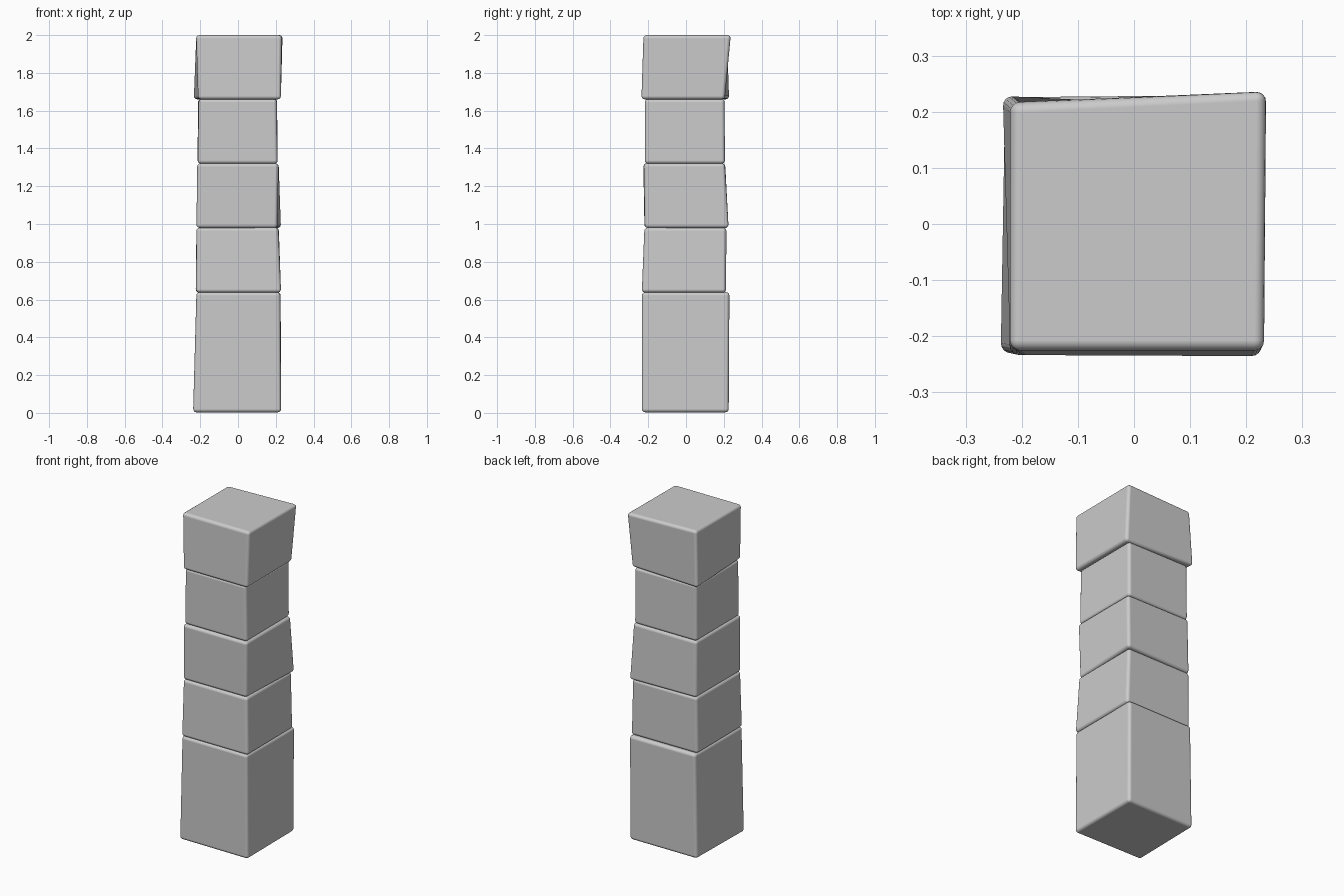
import bpy

# Corner order of each ring: front-left, front-right, back-right, back-left
FL_FR_BR_BL = [(0, 1, 2, 3)]


def block(name, z0, z1, bottom, top):
    """Slightly skewed stone block with rounded edges."""
    verts = [(x, y, z0) for x, y in bottom] + [(x, y, z1) for x, y in top]
    faces = [(3, 2, 1, 0), (4, 5, 6, 7)]
    faces += [(i, (i + 1) % 4, (i + 1) % 4 + 4, i + 4) for i in range(4)]
    mesh = bpy.data.meshes.new(name)
    mesh.from_pydata(verts, [], faces)
    mesh.update()
    obj = bpy.data.objects.new(name, mesh)
    bpy.context.collection.objects.link(obj)
    bevel = obj.modifiers.new("rounded_edges", 'BEVEL')
    bevel.width = 0.018
    bevel.segments = 4
    bevel.limit_method = 'NONE'
    bevel.harden_normals = True
    for p in mesh.polygons:
        p.use_smooth = True
    return obj


# Tall base block
block("base_block", 0.003, 0.639,
      [(-0.238, -0.230), (0.228, -0.234), (0.225, 0.226), (-0.230, 0.226)],
      [(-0.220, -0.234), (0.224, -0.234), (0.226, 0.230), (-0.220, 0.226)])

# Middle blocks
block("lower_block", 0.637, 0.981,
      [(-0.222, -0.234), (0.228, -0.234), (0.226, 0.212), (-0.224, 0.210)],
      [(-0.220, -0.220), (0.214, -0.220), (0.216, 0.214), (-0.220, 0.212)])
block("middle_block", 0.979, 1.321,
      [(-0.220, -0.220), (0.208, -0.218), (0.228, 0.226), (-0.218, 0.215)],
      [(-0.216, -0.226), (0.215, -0.224), (0.215, 0.206), (-0.216, 0.208)])
block("upper_block", 1.319, 1.662,
      [(-0.213, -0.218), (0.210, -0.218), (0.208, 0.206), (-0.214, 0.206)],
      [(-0.208, -0.218), (0.205, -0.218), (0.207, 0.204), (-0.212, 0.204)])

# Flared top block
block("top_block", 1.660, 2.0,
      [(-0.210, -0.234), (0.227, -0.236), (0.225, 0.204), (-0.235, 0.229)],
      [(-0.222, -0.225), (0.232, -0.225), (0.236, 0.238), (-0.220, 0.216)])
